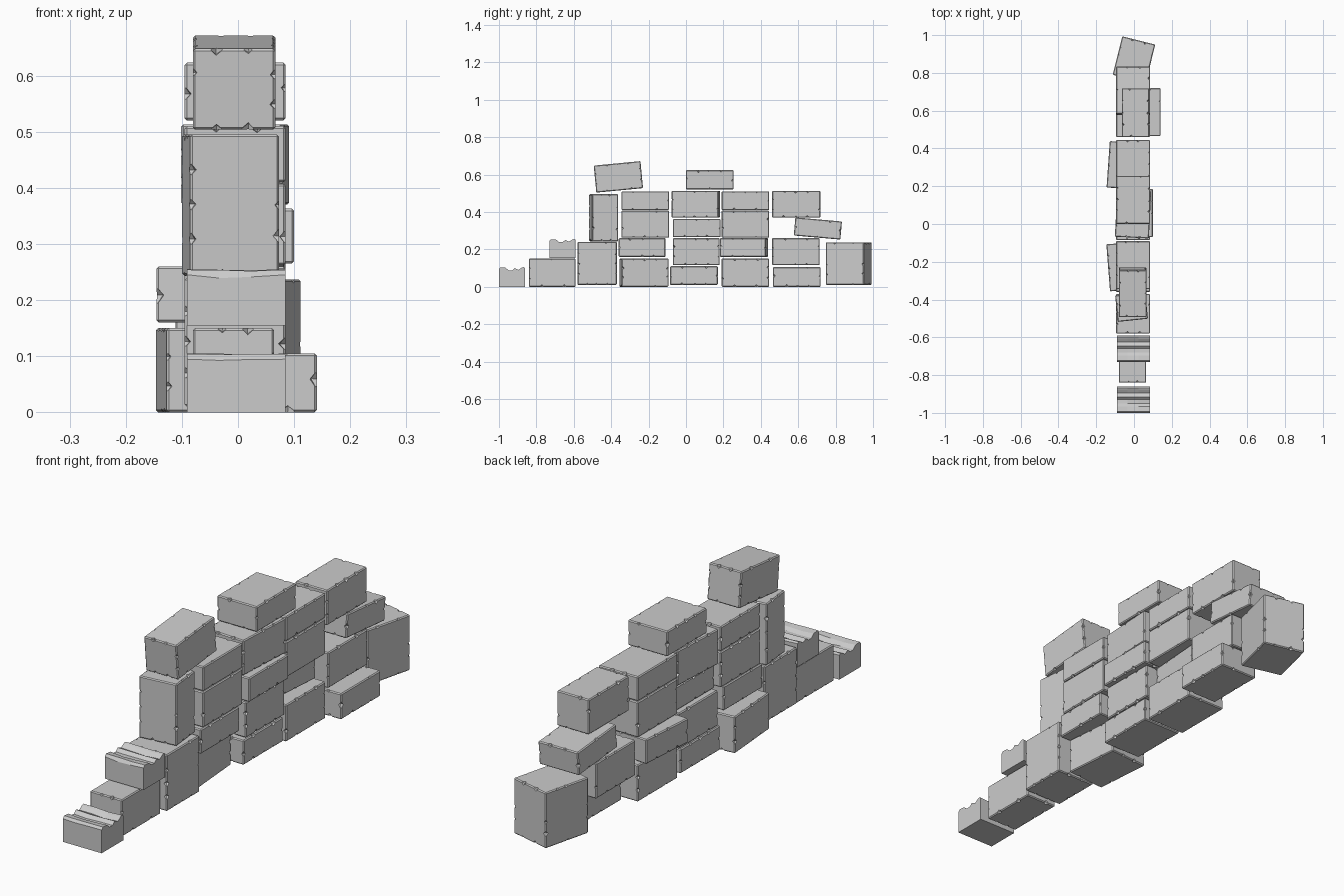
import bpy, bmesh, math, random
from mathutils import Vector, Matrix

if "Cube" in bpy.data.objects:
    bpy.data.objects.remove(bpy.data.objects["Cube"])

random.seed(7)
R = math.radians


def make_object(name, bm):
    bmesh.ops.recalc_face_normals(bm, faces=bm.faces)
    me = bpy.data.meshes.new(name)
    bm.to_mesh(me)
    bm.free()
    ob = bpy.data.objects.new(name, me)
    bpy.context.collection.objects.link(ob)
    return ob


def octahedron(bm, centre, a, b, c):
    # chip shape with half-axis vectors a, b, c
    v = [bm.verts.new(centre + p) for p in (a, b, c, -a, -b, -c)]
    for i in (0, 3):
        for j in (1, 4):
            for k in (2, 5):
                bm.faces.new((v[i], v[j], v[k]))


def chip_cutters(size):
    # chips along all twelve edges, spaced so they do not overlap
    bm = bmesh.new()
    half = Vector(size) / 2
    for ax in range(3):
        o1, o2 = [i for i in range(3) if i != ax]
        n = 3 if size[ax] > 0.2 else 2 if size[ax] > 0.13 else 1
        step = size[ax] * 0.72 / n
        for s1 in (-1, 1):
            for s2 in (-1, 1):
                for i in range(n):
                    if random.random() < 0.25:
                        continue
                    d1, d2, along = Vector(), Vector(), Vector()
                    d1[o1], d2[o2], along[ax] = s1, s2, 1
                    out = (d1 + d2).normalized()
                    side = (d1 - d2).normalized()
                    c = Vector((d1 * half[o1]) + (d2 * half[o2]))
                    c[ax] = (i + 0.5 - n / 2) * step + random.uniform(-.1, .1) * step
                    r = random.uniform(0.016, 0.024)
                    octahedron(bm, c + out * 0.008,
                               along * random.uniform(0.018, min(0.03, step * 0.38)),
                               out * r + along * random.uniform(-.005, .005),
                               side * random.uniform(0.024, 0.034))
    return make_object("chip_cutter", bm)


def stone(name, y0, y1, z0, z1, x=-0.005, w=0.18, rz=0, rx=0):
    size = (w, y1 - y0, z1 - z0)
    bm = bmesh.new()
    bmesh.ops.create_cube(bm, size=1, matrix=Matrix.Diagonal((*size, 1)))
    bmesh.ops.bevel(bm, geom=bm.edges[:], offset=0.004, segments=1, affect='EDGES')
    ob = make_object(name, bm)
    cutter = chip_cutters(size)
    mod = ob.modifiers.new("chips", 'BOOLEAN')
    mod.operation, mod.solver, mod.object = 'DIFFERENCE', 'EXACT', cutter
    dg = bpy.context.evaluated_depsgraph_get()
    chipped = bpy.data.meshes.new_from_object(ob.evaluated_get(dg))
    ob.modifiers.clear()
    ob.data = chipped
    bpy.data.objects.remove(cutter)
    ob.location = (x, (y0 + y1) / 2, (z0 + z1) / 2)
    ob.rotation_euler = (R(rx), 0, R(rz))


def broken_stone(name, y0, z0, depth, height, w=0.175, x=-0.003):
    # half stone with a ridged, fractured top
    ridge = [(0, .9), (.06, .99), (.25, .97), (.36, .84), (.5, .83),
             (.6, .95), (.75, .86), (.88, .98), (.95, 1), (1, .95)]
    prof = [(0, 0)] + ridge + [(1, 0)]
    bm = bmesh.new()
    rings = []
    for s in (-1, -.35, .3, 1):
        rings.append([bm.verts.new((x + s * w / 2, y0 + a * depth,
                      z0 + (b - (random.uniform(0, .06) if b and abs(s) < 1 else 0)) * height))
                      for a, b in prof])
    for p, q in zip(rings, rings[1:]):
        for i in range(len(p)):
            j = (i + 1) % len(p)
            bm.faces.new((p[i], p[j], q[j], q[i]))
    bm.faces.new(rings[0])
    bm.faces.new(rings[-1])
    make_object(name, bm)


# broken end pieces
broken_stone("broken_stone_low", -1.0, 0.0, 0.14, 0.105)
broken_stone("broken_stone_high", -0.73, 0.155, 0.14, 0.10)

# bottom course
stone("base_end_stone", -.84, -.59, 0, .15, x=-.008, w=.145)
stone("base_tall_stone", -.58, -.37, .01, .24)
stone("base_skewed_stone", -.35, -.10, 0, .15, x=-.047, rz=4.5)
stone("base_middle_stone", -.085, .17, .01, .11)
stone("base_right_stone", .19, .445, 0, .15)
stone("base_shifted_stone", .465, .72, 0, .105, x=.053, w=.175)
stone("base_corner_stone", .765, .975, .01, .237, x=0, w=.18, rz=-14)

# second course
stone("second_stone_1", -.36, -.11, .16, .26)
stone("second_stone_2", -.07, .18, .115, .26)
stone("second_stone_3", .187, .433, .16, .26, x=-.047, rz=-4)
stone("second_stone_4", .46, .715, .115, .26)

# third course
stone("upright_stone", -.51, -.37, .243, .495, x=-.013, w=.16, rz=6)
stone("third_stone_1", -.345, -.09, .262, .407)
stone("third_stone_2", -.07, .185, .265, .363, x=.01)
stone("third_stone_3", .19, .445, .262, .407)
stone("third_tilted_stone", .58, .83, .263, .360, rx=-5)

# top course
stone("top_stone_1", -.345, -.09, .41, .51)
stone("top_stone_2", -.072, .178, .37, .513, rz=-3)
stone("top_stone_3", .19, .445, .41, .51)
stone("top_stone_4", .46, .718, .37, .513, x=.008, w=.145)

# loose capping stones
stone("cap_tilted_stone", -.487, -.236, .515, .66, x=-.007, w=.147, rx=5.5)
stone("cap_flat_stone", 0, .255, .52, .623)
